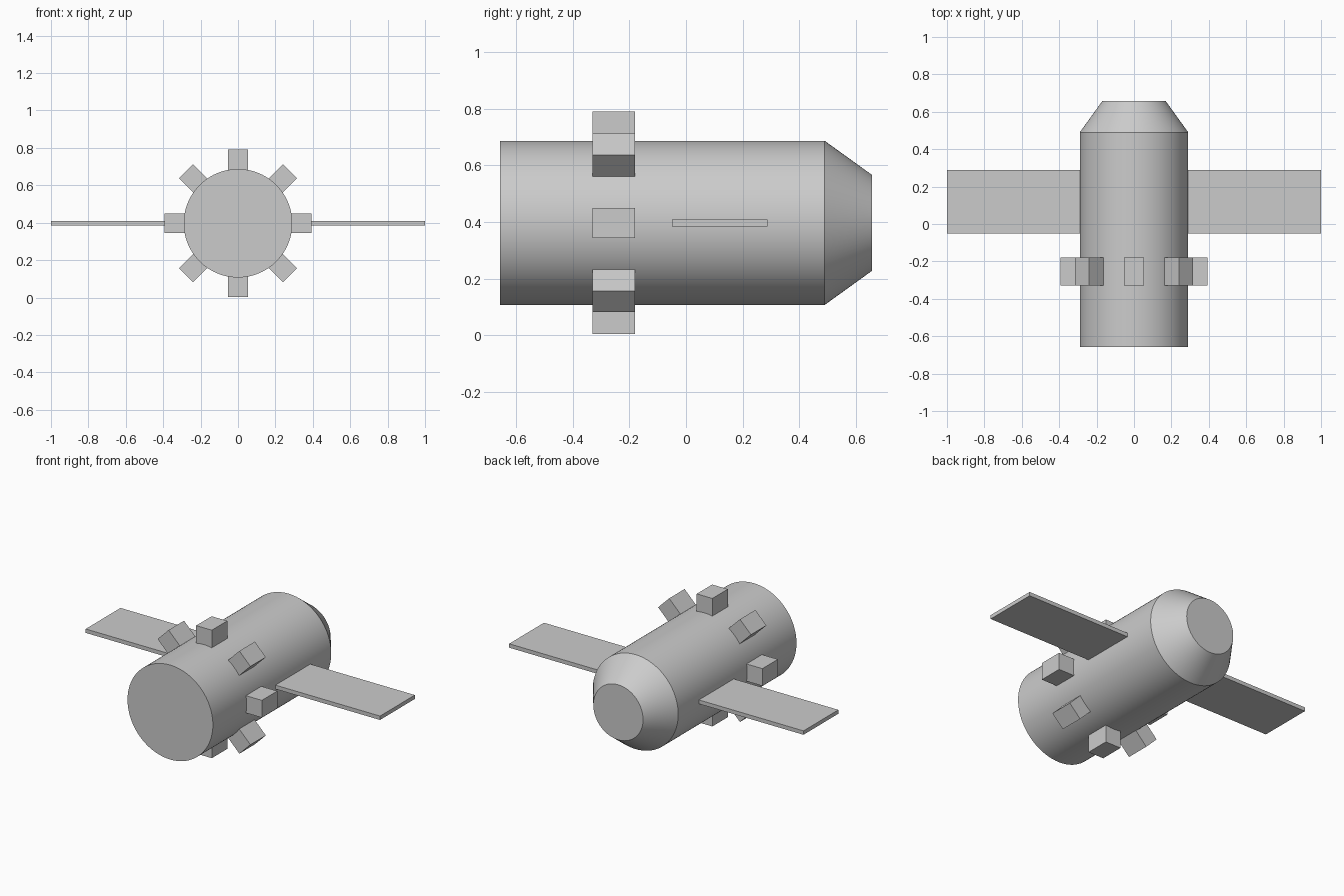
import bpy, bmesh, math
from mathutils import Matrix

if "Cube" in bpy.data.objects:
    bpy.data.objects.remove(bpy.data.objects["Cube"])

CZ = 0.397          # height of the hull axis
R = 0.29            # hull radius


def make_object(name, bm, loc=(0, 0, 0)):
    bmesh.ops.recalc_face_normals(bm, faces=bm.faces[:])
    me = bpy.data.meshes.new(name)
    bm.to_mesh(me)
    bm.free()
    ob = bpy.data.objects.new(name, me)
    ob.location = loc
    bpy.context.collection.objects.link(ob)
    return ob


def box(name, lo, hi, angle=0.0):
    """Box given by its corners relative to the hull axis, turned about y."""
    bm = bmesh.new()
    size = [b - a for a, b in zip(lo, hi)]
    mid = [(a + b) / 2 for a, b in zip(lo, hi)]
    bmesh.ops.create_cube(bm, size=1, matrix=Matrix.Translation(mid) @ Matrix.Diagonal((*size, 1)))
    bm.transform(Matrix.Rotation(angle, 4, 'Y'))
    return make_object(name, bm, (0, 0, CZ))


# Hull: one turned profile with a tapered nose at +y
SIDES = 96
profile = [(-0.658, R), (0.49, R), (0.658, 0.169)]
bm = bmesh.new()
rings = []
for y, r in profile:
    rings.append([bm.verts.new((r * math.cos(2 * math.pi * i / SIDES), y,
                                r * math.sin(2 * math.pi * i / SIDES))) for i in range(SIDES)])
for a, b in zip(rings, rings[1:]):
    for i in range(SIDES):
        j = (i + 1) % SIDES
        bm.faces.new((a[i], a[j], b[j], b[i]))
bm.faces.new(rings[0])
bm.faces.new(rings[-1])
hull = make_object("hull", bm, (0, 0, CZ))
bpy.context.view_layer.objects.active = hull
hull.select_set(True)
bpy.ops.object.shade_smooth_by_angle(angle=math.radians(25))
hull.select_set(False)

# Ring of eight equipment blocks around the hull
for k in range(8):
    box(f"equipment_block_{k + 1}", (-0.053, -0.33, 0.26), (0.053, -0.18, 0.393), k * math.pi / 4)

# Flat panels on both sides
box("right_panel", (0.27, -0.05, -0.012), (1.0, 0.288, 0.012))
box("left_panel", (-1.0, -0.05, -0.012), (-0.27, 0.288, 0.012))
